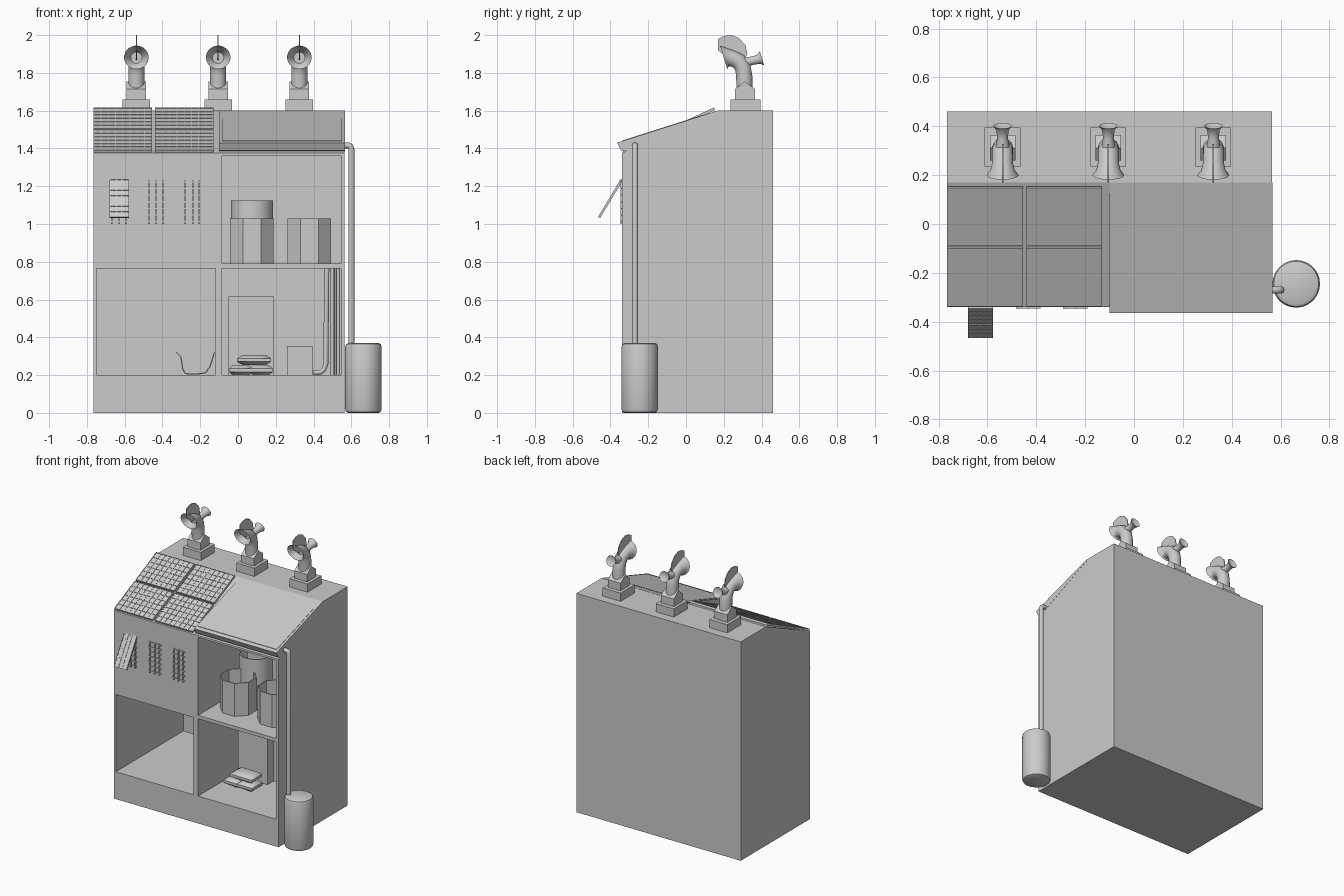
import bpy, bmesh, math
from mathutils import Vector, Matrix

cube = bpy.data.objects.get("Cube")
if cube:
    bpy.data.objects.remove(cube, do_unlink=True)

grey = bpy.data.materials.new("light_grey")
grey.use_nodes = True
grey.diffuse_color = (0.6, 0.6, 0.6, 1)
grey.node_tree.nodes["Principled BSDF"].inputs["Base Color"].default_value = (0.6, 0.6, 0.6, 1)


def finish(name, bm, smooth=False):
    bmesh.ops.recalc_face_normals(bm, faces=bm.faces)
    mesh = bpy.data.meshes.new(name)
    bm.to_mesh(mesh)
    bm.free()
    mesh.materials.append(grey)
    ob = bpy.data.objects.new(name, mesh)
    bpy.context.collection.objects.link(ob)
    if smooth:
        bpy.ops.object.select_all(action="DESELECT")
        ob.select_set(True)
        bpy.context.view_layer.objects.active = ob
        bpy.ops.object.shade_smooth_by_angle(angle=math.radians(40))
    return ob


def add_box(bm, x0, x1, y0, y1, z0, z1):
    size = Matrix.Diagonal((x1 - x0, y1 - y0, z1 - z0, 1))
    centre = Matrix.Translation(((x0 + x1) / 2, (y0 + y1) / 2, (z0 + z1) / 2))
    bmesh.ops.create_cube(bm, size=1, matrix=centre @ size)


def box(name, *dims):
    bm = bmesh.new()
    add_box(bm, *dims)
    return finish(name, bm)


def profile(name, points, x0, x1):
    """Extrude a (y, z) outline from x0 to x1."""
    bm = bmesh.new()
    face = bm.faces.new([bm.verts.new((x0, y, z)) for y, z in points])
    new = bmesh.ops.extrude_face_region(bm, geom=[face])["geom"]
    bmesh.ops.translate(bm, vec=(x1 - x0, 0, 0),
                        verts=[v for v in new if isinstance(v, bmesh.types.BMVert)])
    return finish(name, bm)


def tube(name, rings, sides=24, caps=True):
    """Skin circles; each ring is centre, axis direction, radius."""
    bm = bmesh.new()
    loops = []
    for centre, axis, r in rings:
        axis = Vector(axis).normalized()
        u = axis.orthogonal() if abs(axis.x) > 0.9 else Vector((1, 0, 0))
        u = (u - axis * u.dot(axis)).normalized()
        w = axis.cross(u)
        angles = [math.tau * (i + 0.5) / sides for i in range(sides)]
        loops.append([bm.verts.new(Vector(centre) + r * (u * math.cos(a) + w * math.sin(a)))
                      for a in angles])
    for a, b in zip(loops, loops[1:]):
        for i in range(sides):
            j = (i + 1) % sides
            bm.faces.new((a[i], a[j], b[j], b[i]))
    if caps:
        bm.faces.new(loops[0])
        bm.faces.new(loops[-1])
    return finish(name, bm, sides > 8)


def lathe(name, x, y, outline, sides=32):
    return tube(name, [((x, y, z), (0, 0, 1), r) for r, z in outline], sides)


def pipe(name, points, radius):
    curve = bpy.data.curves.new(name, "CURVE")
    curve.dimensions = "3D"
    curve.bevel_depth = radius
    curve.bevel_resolution = 3
    curve.use_fill_caps = True
    spline = curve.splines.new("POLY")
    spline.points.add(len(points) - 1)
    for p, co in zip(spline.points, points):
        p.co = (*co, 1)
    curve.materials.append(grey)
    ob = bpy.data.objects.new(name, curve)
    bpy.context.collection.objects.link(ob)


# Main block with three open rooms cut into the front
body = profile("building", [(-0.34, 0), (0.46, 0), (0.46, 1.6), (0.17, 1.6), (-0.34, 1.375)],
               -0.765, 0.565)
rooms = {"left_room": (-0.75, -0.12, 0.44, 0.2, 0.765),
         "lower_shelf": (-0.085, 0.545, 0.14, 0.2, 0.765),
         "upper_shelf": (-0.085, 0.545, 0.14, 0.79, 1.36)}
for name, (x0, x1, back, z0, z1) in rooms.items():
    cutter = box(name + "_cutter", x0, x1, -0.5, back, z0, z1)
    cutter.hide_render = True
    cutter.hide_set(True)
    cut = body.modifiers.new(name, "BOOLEAN")
    cut.operation = "DIFFERENCE"
    cut.solver = "EXACT"
    cut.object = cutter
bpy.context.view_layer.objects.active = body
for mod in list(body.modifiers):
    bpy.ops.object.modifier_apply(modifier=mod.name)
for name in rooms:
    bpy.data.objects.remove(bpy.data.objects[name + "_cutter"], do_unlink=True)

# Shallow roof sheet on the right, with a raised inner panel
profile("roof_sheet", [(-0.365, 1.43), (-0.345, 1.39), (-0.3, 1.385), (0.17, 1.59), (0.17, 1.601)],
        -0.1, 0.566)
profile("roof_inner_panel", [(-0.338, 1.437), (0.1, 1.576), (0.1, 1.581), (-0.338, 1.442)],
        -0.085, 0.55)

# Solar panels laid on the steep left slope
slope = math.atan2(0.225, 0.485)
place = Matrix.Translation((0, -0.335, 1.385)) @ Matrix.Rotation(slope, 4, "X")
run = 0.485 / math.cos(slope)
for col, (x0, x1) in enumerate(((-0.765, -0.455), (-0.44, -0.13))):
    for row in range(2):
        v0 = row * (run / 2 + 0.006)
        v1 = v0 + run / 2 - 0.006
        bm = bmesh.new()
        add_box(bm, x0, x1, v0, v1, -0.008, 0.004)
        for i in range(9):
            x = x0 + (x1 - x0 - 0.004) * i / 8
            add_box(bm, x, x + 0.004, v0, v1, 0.004, 0.007)
        for i in range(7):
            v = v0 + (v1 - v0 - 0.004) * i / 6
            add_box(bm, x0, x1, v, v + 0.004, 0.004, 0.007)
        finish(f"solar_panel_{col}_{row}", bm).matrix_world = place

# Slatted windows, the first with a propped-open shutter
for n, x in enumerate((-0.628, -0.432, -0.24)):
    bm = bmesh.new()
    for i in range(7):
        z = 1.01 + 0.035 * i
        add_box(bm, x - 0.05, x + 0.05, -0.346, -0.338, z, z + 0.006)
    for dx in (-0.04, 0.0, 0.035):
        add_box(bm, x + dx - 0.004, x + dx + 0.004, -0.348, -0.338, 1.0, 1.23)
    finish(f"window_slats_{n}", bm)
bm = bmesh.new()
add_box(bm, -0.68, -0.577, -0.005, 0.005, -0.235, 0)
for i in range(8):
    add_box(bm, -0.68, -0.577, -0.008, -0.005, -0.235 + i * 0.033, -0.231 + i * 0.033)
for x in (-0.68, -0.645, -0.616, -0.581):
    add_box(bm, x, x + 0.004, -0.008, -0.005, -0.235, 0)
finish("open_shutter", bm).matrix_world = (
    Matrix.Translation((0, -0.338, 1.235)) @ Matrix.Rotation(math.radians(-31), 4, "X"))

# Rooftop wind scoops
for n, x in enumerate((-0.538, -0.105, 0.325)):
    box(f"scoop_base_{n}", x - 0.073, x + 0.073, 0.235, 0.395, 1.6, 1.66)
    profile(f"scoop_gable_{n}", [(0.26, 1.66), (0.365, 1.66), (0.365, 1.715), (0.312, 1.755),
                                 (0.26, 1.715)], x - 0.052, x + 0.052)
    tube(f"scoop_horn_{n}", [((x, y, z), (0, dy, dz), r) for y, z, dy, dz, r in (
        (0.31, 1.7, 0, 1, 0.043), (0.308, 1.79, 0, 1, 0.043), (0.3, 1.83, -0.4, 1, 0.043),
        (0.28, 1.86, -1, 0.8, 0.043), (0.25, 1.875, -1, 0.2, 0.043),
        (0.22, 1.882, -1, -0.1, 0.05), (0.2, 1.882, -1, -0.3, 0.065),
        (0.215, 1.882, -1, -0.2, 0.05), (0.25, 1.88, -1, 0, 0.03))])
    tube(f"scoop_tail_{n}", [((x, y, z), (0, 1, 0.3), r) for y, z, r in (
        (0.3, 1.855, 0.03), (0.355, 1.865, 0.022), (0.385, 1.872, 0.026), (0.402, 1.878, 0.038),
        (0.39, 1.875, 0.02))], 20)
    profile(f"scoop_fin_{n}", [(0.17, 1.92), (0.17, 1.98), (0.2, 1.995), (0.24, 2.0), (0.28, 1.985),
                               (0.315, 1.945), (0.325, 1.9), (0.3, 1.86), (0.23, 1.87)],
            x - 0.003, x + 0.003)

# Water barrel and downpipe
lathe("water_barrel", 0.664, -0.245, [(0.08, 0), (0.092, 0.006), (0.097, 0.02), (0.097, 0.35),
                                     (0.092, 0.364), (0.08, 0.37)], 40)
pipe("downpipe", [(0.6, -0.27, 0.35), (0.6, -0.27, 1.395), (0.596, -0.27, 1.41),
                  (0.585, -0.27, 1.416), (0.55, -0.27, 1.416)], 0.016)

# Open eight-sided pots and a taller round one behind
for name, x, y, r, top, sides in (("front_pot", 0.073, -0.1, 0.125, 1.03, 8),
                                  ("side_pot", 0.378, -0.1, 0.125, 1.03, 8),
                                  ("rear_pot", 0.075, 0.1, 0.112, 1.125, 32)):
    lathe(name, x, y, [(r, 0.79), (r, top), (r - 0.008, top), (r - 0.008, 0.81)], sides)

# Lower shelf contents
box("cupboard", -0.05, 0.19, 0.07, 0.15, 0.195, 0.615)
box("small_box", 0.26, 0.395, 0.08, 0.15, 0.195, 0.355)
pipe("bent_pipe", [(0.47, 0.1, 0.765), (0.465, 0.1, 0.26), (0.455, 0.1, 0.23),
                   (0.435, 0.1, 0.215), (0.4, 0.1, 0.213)], 0.014)
for n, x in enumerate((0.5, 0.53)):
    pipe(f"straight_pipe_{n}", [(x, 0.11, 0.2), (x, 0.11, 0.765)], 0.01)

# Sacks: cubes pinched flat around the rim
for n, (x, y, z, w) in enumerate(((0.015, -0.04, 0.226, 0.125), (0.122, -0.04, 0.226, 0.125),
                                  (0.085, -0.03, 0.28, 0.18))):
    bm = bmesh.new()
    bmesh.ops.create_cube(bm, size=1)
    bmesh.ops.subdivide_edges(bm, edges=bm.edges, cuts=2, use_grid_fill=True)
    for v in bm.verts:
        rim = max(abs(v.co.x), abs(v.co.y)) > 0.4
        v.co = (x + v.co.x * w, y + v.co.y * 0.12, z + v.co.z * (0.018 if rim else 0.054 * 1.0))
        if not rim:
            v.co.x = x + (v.co.x - x) * 2
            v.co.y = y + (v.co.y - y) * 2
            v.co.z = z + (0.027 if v.co.z > z else -0.027)
    finish(f"sack_{n}", bm, True)

# Lounger: a thin curved seat in the left room
outline = [(-0.33, 0.32), (-0.305, 0.295), (-0.295, 0.23), (-0.28, 0.205), (-0.22, 0.202),
           (-0.17, 0.21), (-0.145, 0.245), (-0.122, 0.32)]
bm = bmesh.new()
rows = [[bm.verts.new((x, y, z)) for x, z in outline] for y in (0.05, 0.25)]
for i in range(len(outline) - 1):
    bm.faces.new((rows[0][i], rows[0][i + 1], rows[1][i + 1], rows[1][i]))
seat = finish("lounger", bm, True)
solid = seat.modifiers.new("thickness", "SOLIDIFY")
solid.thickness = 0.006
